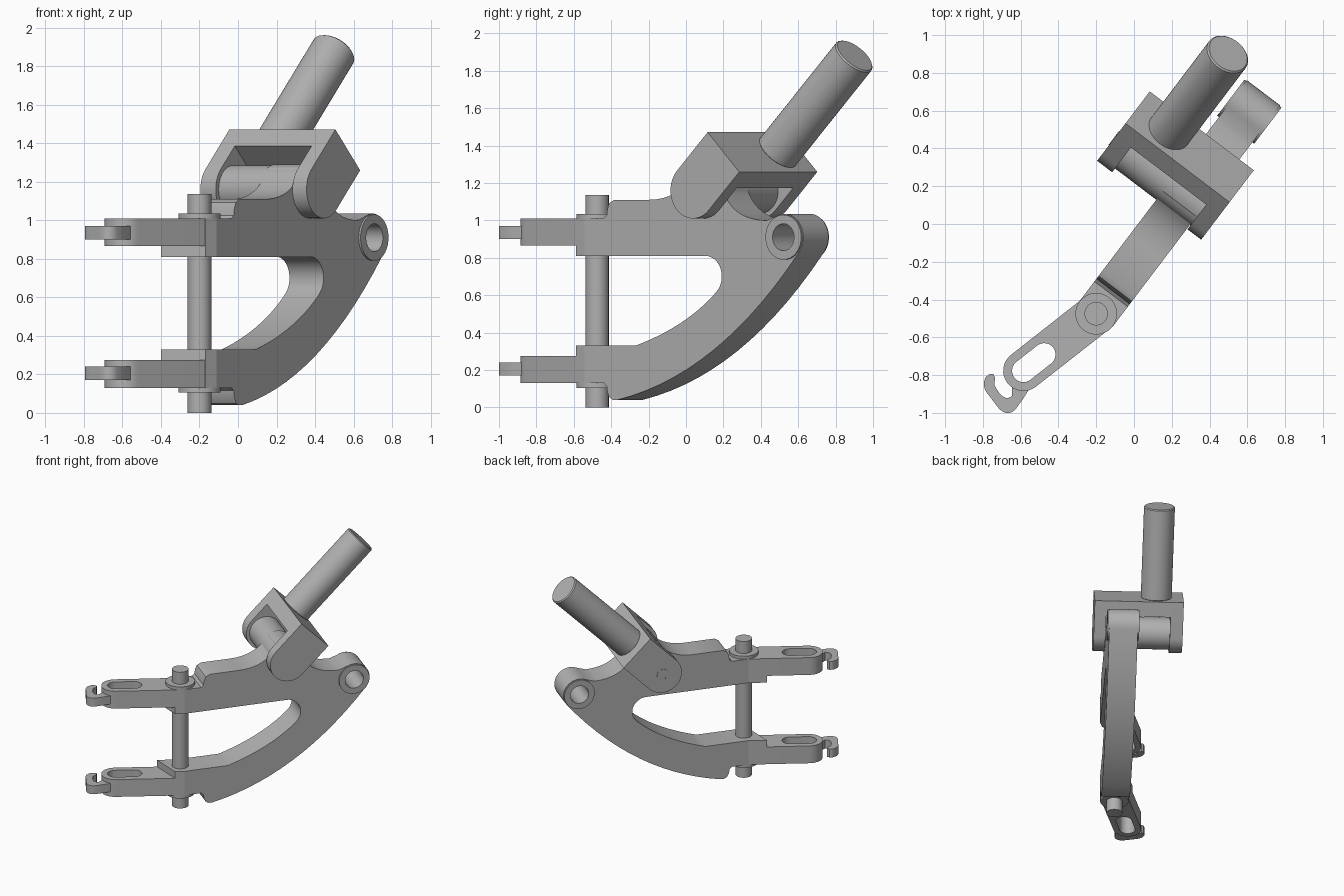
import bpy, bmesh
from math import cos, sin, radians
from mathutils import Matrix, Vector

cube = bpy.data.objects.get("Cube")
if cube:
    bpy.data.objects.remove(cube, do_unlink=True)

steel = bpy.data.materials.new("plain grey")
steel.use_nodes = True
GREY = (0.44, 0.44, 0.44, 1)
steel.diffuse_color = GREY
steel.node_tree.nodes["Principled BSDF"].inputs["Base Color"].default_value = GREY

# Frames: plan is the ground plane; side has x along the bracket, y up, z across it
PIN = Vector((-0.2, -0.475, 0))
U = Vector((0.604, 0.797, 0))
N = Vector((0.797, -0.604, 0))
V = Vector((-0.787, -0.617, 0))
M = Vector((0.617, -0.787, 0))
PLAN = Matrix.Identity(4)
SIDE = Matrix((U, (0, 0, 1), N)).transposed().to_4x4()
SIDE.translation = PIN
PIVOT = (0.798, 1.16)
FORK = SIDE @ Matrix.Translation((*PIVOT, 0)) @ Matrix.Rotation(radians(45), 4, 'Z')
AXIAL = FORK @ Matrix.Rotation(radians(90), 4, 'Y')


def arc(c, r, a, b, n=16):
    angles = [radians(a + (b - a) * i / n) for i in range(n + 1)]
    return [(c[0] + r * cos(t), c[1] + r * sin(t)) for t in angles]


def circle(c, r):
    return arc(c, r, 0, 360, 48)[:-1]


def bez(a, b, c, n=14):
    pts = []
    for i in range(n + 1):
        t = i / n
        pts.append(tuple((1 - t) ** 2 * p + 2 * t * (1 - t) * q + t * t * r
                         for p, q, r in zip(a, b, c)))
    return pts


def slab(name, loops, frame, lo, hi, bevel=0):
    """Extrude filled outlines (inner loops are holes) from lo to hi along the frame's z."""
    cu = bpy.data.curves.new(name, 'CURVE')
    cu.dimensions = '2D'
    cu.fill_mode = 'BOTH'
    cu.extrude = (hi - lo) / 2
    for loop in loops:
        sp = cu.splines.new('POLY')
        sp.points.add(len(loop) - 1)
        for p, co in zip(sp.points, loop):
            p.co = (co[0], co[1], 0, 1)
        sp.use_cyclic_u = True
    tmp = bpy.data.objects.new("outline", cu)
    bpy.context.collection.objects.link(tmp)
    bpy.context.view_layer.update()
    dg = bpy.context.evaluated_depsgraph_get()
    me = bpy.data.meshes.new_from_object(tmp.evaluated_get(dg))
    bpy.data.objects.remove(tmp, do_unlink=True)
    bm = bmesh.new()
    bm.from_mesh(me)
    bmesh.ops.remove_doubles(bm, verts=bm.verts, dist=1e-5)
    bmesh.ops.dissolve_limit(bm, angle_limit=0.001, verts=bm.verts, edges=bm.edges)
    bmesh.ops.recalc_face_normals(bm, faces=bm.faces)
    bm.to_mesh(me)
    bm.free()
    me.name = name
    me.materials.clear()
    me.materials.append(steel)
    ob = bpy.data.objects.new(name, me)
    ob.matrix_world = frame @ Matrix.Translation((0, 0, (lo + hi) / 2))
    bpy.context.collection.objects.link(ob)
    bpy.ops.object.select_all(action='DESELECT')
    ob.select_set(True)
    bpy.context.view_layer.objects.active = ob
    bpy.ops.object.shade_smooth_by_angle(angle=radians(30))
    if bevel:
        mod = ob.modifiers.new("edge", 'BEVEL')
        mod.width = bevel
        mod.segments = 1
        mod.limit_method = 'ANGLE'
    return ob


# Curved bracket plate with its open window and rear eye
EYE = (1.342, 0.91)
outline = [(0, 0.13), (0.13, 0.13), (0.148, 0.115), (0.153, 0.08), (0.17, 0.05), (0.19, 0.04)]
outline += bez((0.22, 0.04), (0.891, 0.174), (1.43, 0.82))
outline += arc(EYE, 0.125, -38, 115)
outline += bez((1.22, 1.0), (1.0, 1.0), (0.926, 1.16))
outline += arc(PIVOT, 0.13, 8, 120)
outline += bez((0.72, 1.25), (0.63, 1.11), (0.43, 1.11))
outline += [(0.2, 1.11), (0.167, 1.093), (0.153, 1.06), (0.148, 1.025), (0.13, 1.01), (0, 1.01)]
outline += [(0, 0.81)] + arc((0.81, 0.70), 0.11, 90, -45)
outline += bez((0.88, 0.614), (0.683, 0.433), (0.341, 0.33)) + [(0, 0.33)]
slab("bracket_plate", [outline, circle(EYE, 0.072)], SIDE, -0.111, 0.111)
slab("eye_bushing", [circle(EYE, 0.12), circle(EYE, 0.072)], SIDE, -0.123, 0.123)

# Two end arms: thick root, slotted tongue and open hook
left_bend = (PIN - N * 0.111)[:2]
right_bend = (PIN + N * 0.111)[:2]
root = [left_bend, (-0.4, -0.495), (-0.17, -0.588), right_bend]
heading = 218.1
slot_in, slot_out = (PIN + V * 0.35)[:2], (PIN + V * 0.49)[:2]
tongue = [left_bend] + arc(slot_out, 0.107, heading - 90, heading + 90) + [right_bend]
slot = (arc(slot_out, 0.06, heading - 90, heading + 90)
        + arc(slot_in, 0.06, heading + 90, heading + 270))
hook = [(-0.55, -0.866), (-0.59, -0.93)]
hook += bez((-0.63, -0.985), (-0.68, -1.025), (-0.725, -0.965), 8)
hook += bez((-0.77, -0.905), (-0.81, -0.86), (-0.785, -0.81), 8)
hook += [(-0.765, -0.795), (-0.745, -0.795), (-0.735, -0.815)]
hook += bez((-0.74, -0.85), (-0.69, -0.95), (-0.645, -0.91), 8)
hook += [(-0.645, -0.86), (-0.62, -0.845), (-0.58, -0.845)]


def arm(side, span):
    slab(side + "_arm_root", [root], PLAN, *span(0.81, 1.01))
    slab(side + "_arm_tongue", [tongue, slot], PLAN, *span(0.866, 1.01))
    slab(side + "_arm_hook", [hook], PLAN, *span(0.9, 0.97))
    slab(side + "_collar", [circle(PIN, 0.11)], PLAN, *span(1.005, 1.035))


arm("upper", lambda a, b: (a, b))
arm("lower", lambda a, b: (1.14 - b, 1.14 - a))
slab("cross_pin", [circle(PIN, 0.062)], PLAN, 0, 1.135)

# Fork: two cheeks, a bridge, the pivot tube and the shaft
cheek = arc((0, 0), 0.15, 90, 270, 24) + [(0.29, -0.15), (0.29, 0.15)]
slab("fork_cheek_near", [cheek], FORK, 0.115, 0.206)
slab("fork_cheek_far", [cheek], FORK, -0.485, -0.385)
bridge = [(0.17, -0.15), (0.29, -0.15), (0.29, 0.15), (0.17, 0.15)]
slab("fork_bridge", [bridge], FORK, -0.385, 0.115)
slab("pivot_tube", [circle((0, 0), 0.125)], FORK, -0.385, 0.115)
slab("shaft", [circle((0.275, 0), 0.12)], AXIAL, 0.285, 1.02, 0.008)

# Screw head on the far cheek, split by a narrow slot
for name, turn in (("screw_half_front", 20), ("screw_half_back", 200)):
    half = arc((0, 0), 0.046, turn + 6, turn + 174)
    slab(name, [half], FORK, -0.488, -0.48)
